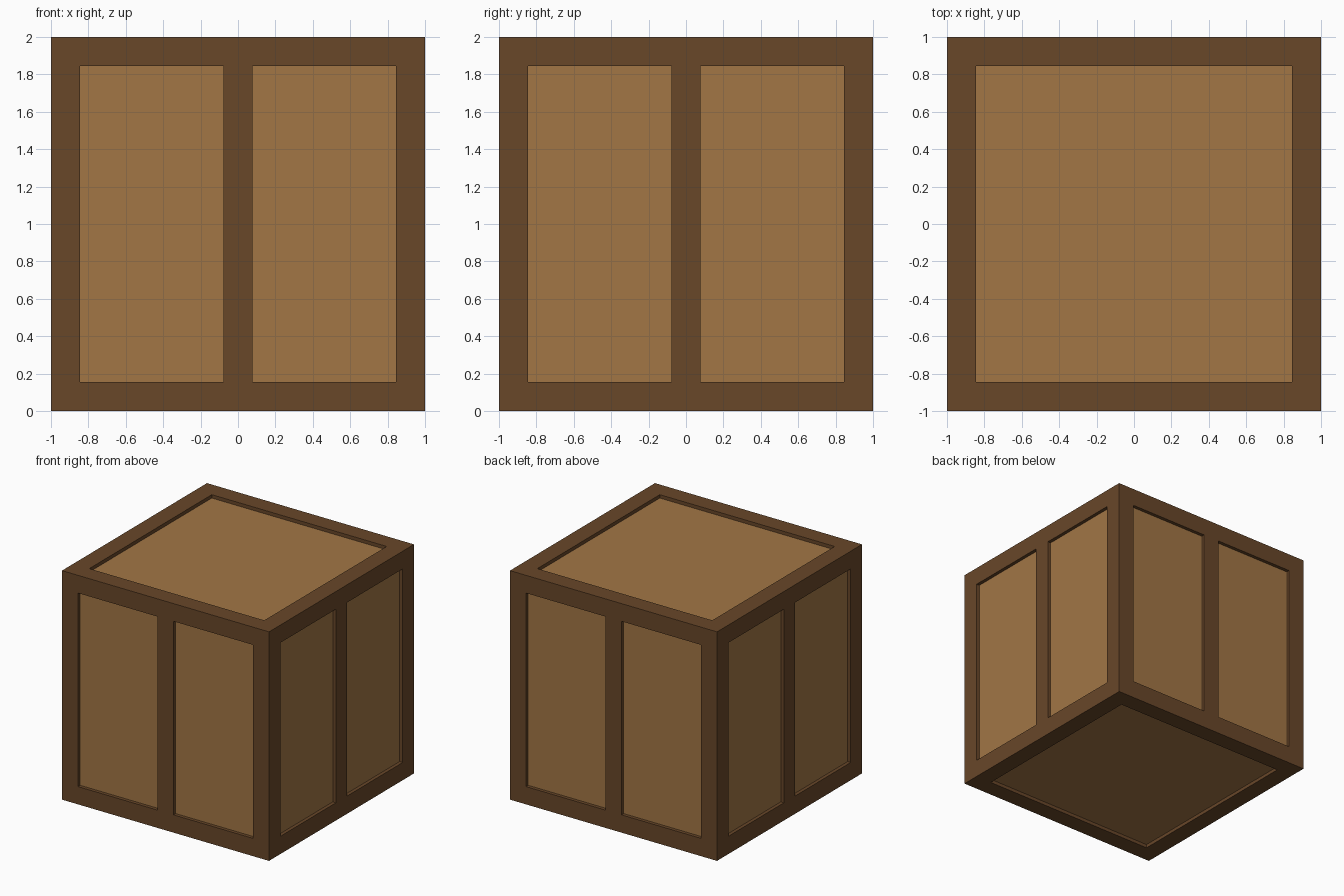
import bpy

if "Cube" in bpy.data.objects:
    bpy.data.objects.remove(bpy.data.objects["Cube"])

BEAM = 0.155      # beam width
DEPTH = 0.03      # how far panels sit back from the frame
EDGE = 1 - BEAM / 2
INNER = 2 - 2 * BEAM


def material(name, colour):
    m = bpy.data.materials.new(name)
    m.diffuse_color = (*colour, 1)
    m.use_nodes = True
    m.node_tree.nodes["Principled BSDF"].inputs["Base Color"].default_value = m.diffuse_color
    return m


dark = material("dark_wood", (0.14, 0.063, 0.022))
light = material("light_wood", (0.36, 0.18, 0.06))


def box(name, centre, size, mat):
    bpy.ops.mesh.primitive_cube_add(size=1, location=centre)
    o = bpy.context.object
    o.name = name
    o.scale = size
    bpy.ops.object.transform_apply(location=False, rotation=False, scale=True)
    o.data.materials.append(mat)
    return o


# Recessed panels: one inner box
side = 2 - 2 * DEPTH
box("panels", (0, 0, 1), (side, side, side), light)

for a in (-1, 1):
    for b in (-1, 1):
        # Corner posts
        box("corner_post", (a * EDGE, b * EDGE, 1), (BEAM, BEAM, 2), dark)
        # Top and bottom rails
        z = 1 + b * EDGE
        box("rail_x", (0, a * EDGE, z), (INNER, BEAM, BEAM), dark)
        box("rail_y", (a * EDGE, 0, z), (BEAM, INNER, BEAM), dark)
    # Middle posts on the four sides
    box("middle_post_y", (0, a * EDGE, 1), (BEAM, BEAM, INNER), dark)
    box("middle_post_x", (a * EDGE, 0, 1), (BEAM, BEAM, INNER), dark)
